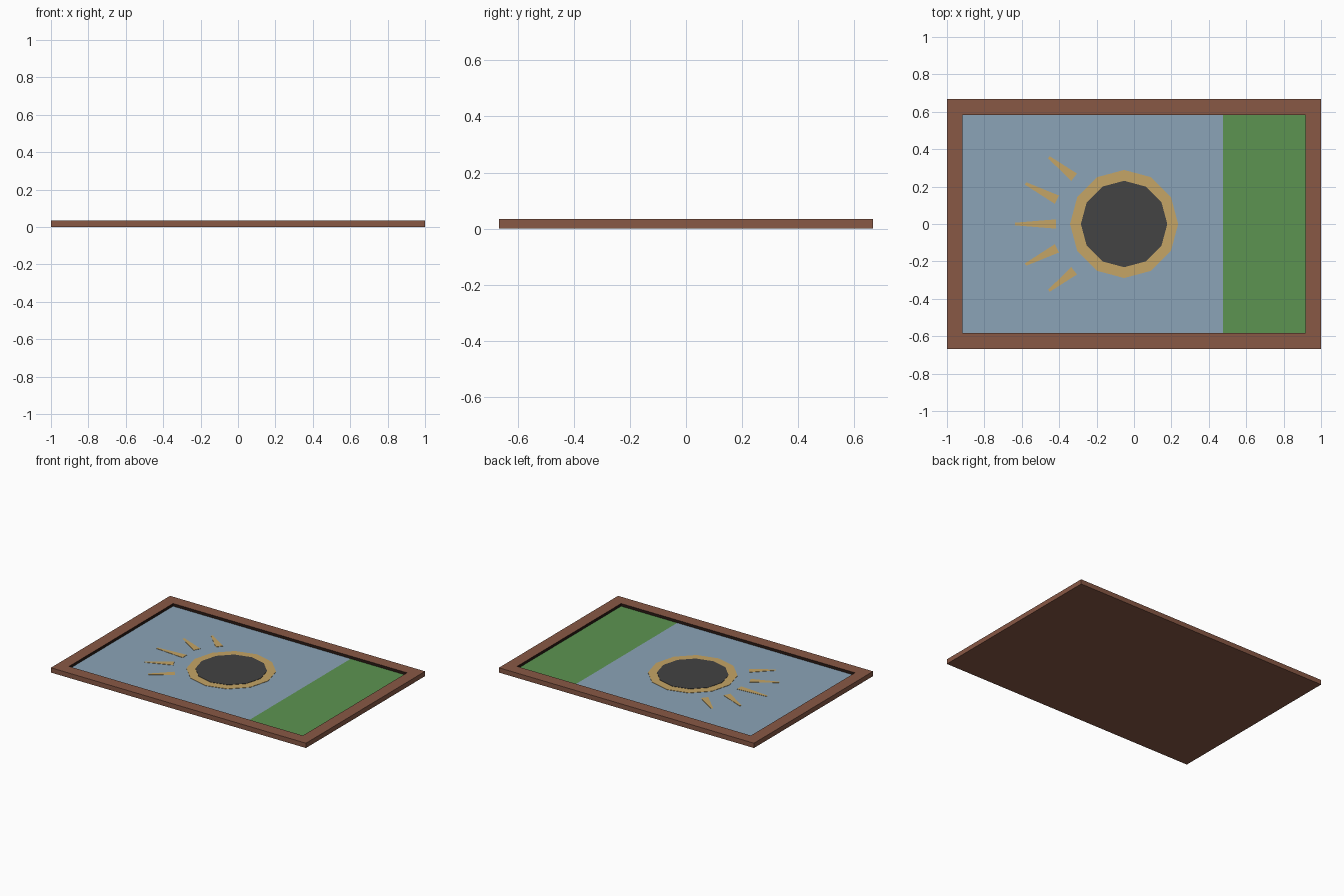
import bpy, bmesh, math
from mathutils import Vector

if "Cube" in bpy.data.objects:
    bpy.data.objects.remove(bpy.data.objects["Cube"])


def material(name, hex_code):
    def lin(c):
        return c / 12.92 if c <= 0.04045 else ((c + 0.055) / 1.055) ** 2.4
    rgb = [lin(int(hex_code[i:i + 2], 16) / 255) for i in (0, 2, 4)]
    m = bpy.data.materials.new(name)
    m.diffuse_color = (*rgb, 1)
    m.use_nodes = True
    m.node_tree.nodes["Principled BSDF"].inputs["Base Color"].default_value = m.diffuse_color
    return m


BROWN = material("frame brown", "885845")
DARK = material("rebate dark brown", "2A1A14")
BLUE = material("sky blue", "8BA4B7")
GREEN = material("grass green", "5C9451")
GOLD = material("gold", "C5A566")
CHARCOAL = material("charcoal", "434343")

W, D, H = 1.0, 0.667, 0.034      # half width, half depth, height
IX, IY = 0.917, 0.583            # half size of the opening
FLOOR, PANEL = 0.012, 0.015      # recess floor, picture surface


def finish(name, bm, *mats):
    bmesh.ops.recalc_face_normals(bm, faces=bm.faces[:])
    me = bpy.data.meshes.new(name)
    bm.to_mesh(me)
    bm.free()
    for m in mats:
        me.materials.append(m)
    ob = bpy.data.objects.new(name, me)
    bpy.context.collection.objects.link(ob)
    return ob


def plate(name, points, z0, z1, mat):
    """Thin flat plate from a 2D outline."""
    bm = bmesh.new()
    face = bm.faces.new([bm.verts.new((x, y, z0)) for x, y in points])
    ext = bmesh.ops.extrude_face_region(bm, geom=[face])["geom"]
    for v in ext:
        if isinstance(v, bmesh.types.BMVert):
            v.co.z = z1
    return finish(name, bm, mat)


def rect(x0, x1, y):
    return [(x0, -y), (x1, -y), (x1, y), (x0, y)]


def ring(cx, r, n=12):
    return [(cx + r * math.cos(2 * math.pi * i / n),
             r * math.sin(2 * math.pi * i / n)) for i in range(n)]


# Frame: slab with an inset, sunken top
bm = bmesh.new()
bmesh.ops.create_cube(bm, size=1)
for v in bm.verts:
    v.co = (v.co.x * 2 * W, v.co.y * 2 * D, (v.co.z + 0.5) * H)
top = max(bm.faces, key=lambda f: f.calc_center_median().z)
bmesh.ops.inset_region(bm, faces=[top], thickness=W - IX)
for v in top.verts:
    v.co = (math.copysign(IX, v.co.x), math.copysign(IY, v.co.y), H)
walls = bmesh.ops.extrude_face_region(bm, geom=[top])["geom"]
for v in walls:
    if isinstance(v, bmesh.types.BMVert):
        v.co.z = FLOOR
if top.is_valid:
    bm.faces.remove(top)
# Inner walls of the recess are dark
for f in bm.faces:
    c = f.calc_center_median()
    f.normal_update()
    if abs(f.normal.z) < 0.5 and abs(c.x) < W - 0.01 and abs(c.y) < D - 0.01:
        f.material_index = 1
finish("frame", bm, BROWN, DARK)

# Picture panels
plate("sky_panel", rect(-IX, 0.476, IY), FLOOR, PANEL, BLUE)
plate("grass_panel", rect(0.476, IX, IY), FLOOR, PANEL, GREEN)

# Twelve-sided disc with a gold rim
SUN_X = -0.053
plate("disc_rim", ring(SUN_X, 0.289), PANEL, PANEL + 0.002, GOLD)
plate("disc_centre", ring(SUN_X, 0.231), PANEL + 0.002, PANEL + 0.004, CHARCOAL)


# Tapered rays, wide near the disc
def ray(name, base, tip):
    b, t = Vector(base), Vector(tip)
    d = (t - b).normalized()
    n = Vector((-d.y, d.x))
    pts = [b + n * 0.025, t + n * 0.007, t - n * 0.007, b - n * 0.025]
    plate(name, [tuple(p) for p in pts], PANEL, PANEL + 0.002, GOLD)


ray("ray_middle", (-0.417, 0), (-0.636, 0))
for side, s in (("upper", 1), ("lower", -1)):
    ray(f"ray_{side}_inner", (-0.412, 0.13 * s), (-0.58, 0.217 * s))
    ray(f"ray_{side}_outer", (-0.32, 0.25 * s), (-0.455, 0.357 * s))
